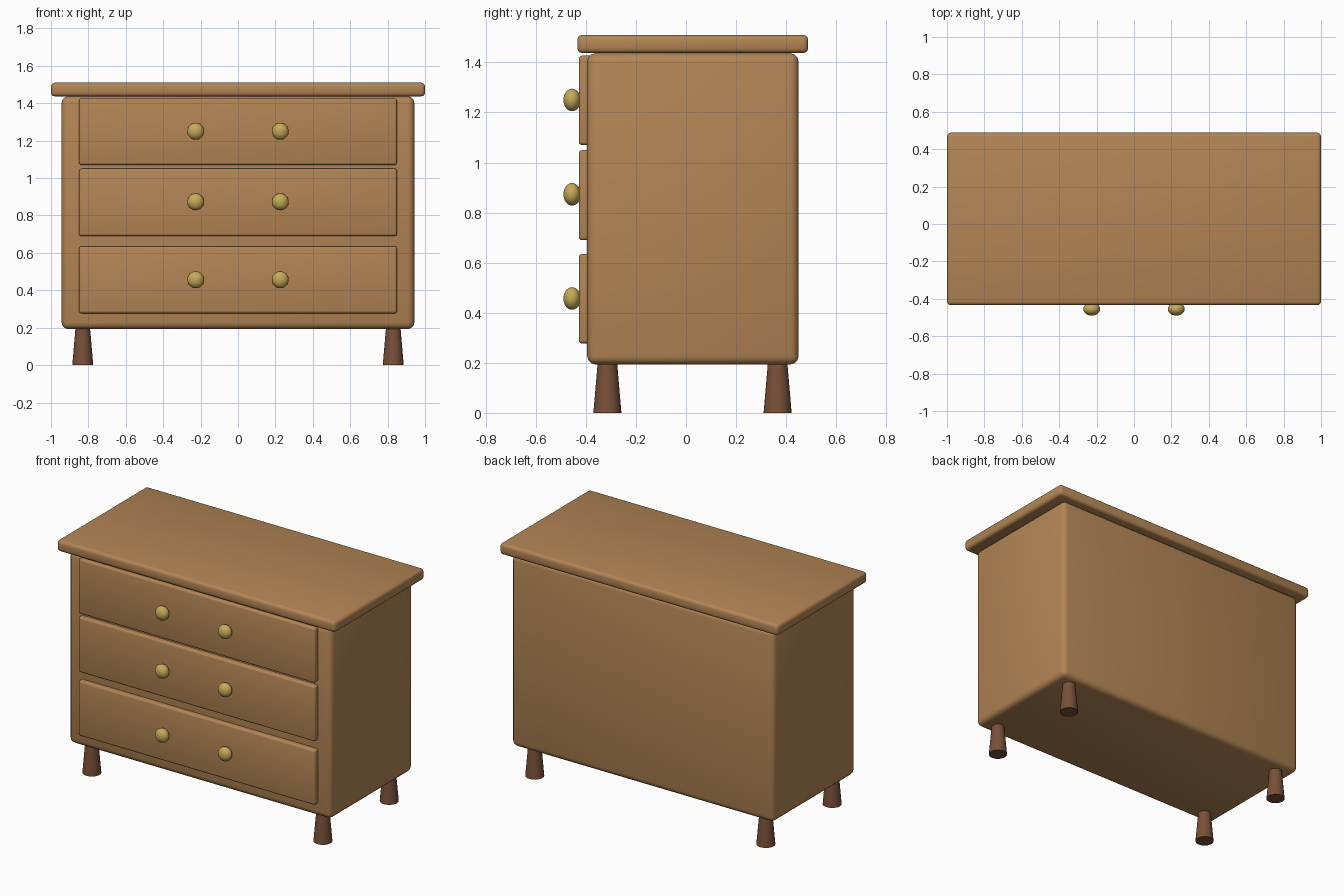
import bpy
import math

default = bpy.data.objects.get("Cube")
if default:
    bpy.data.objects.remove(default, do_unlink=True)


def material(name, colour):
    mat = bpy.data.materials.new(name)
    mat.use_nodes = True
    mat.diffuse_color = (*colour, 1)
    bsdf = next(n for n in mat.node_tree.nodes if n.type == 'BSDF_PRINCIPLED')
    bsdf.inputs["Base Color"].default_value = (*colour, 1)
    return mat


WOOD = material("warm oak", (0.45, 0.235, 0.09))
DARK = material("dark walnut", (0.19, 0.08, 0.04))
BRASS = material("brass", (0.56, 0.40, 0.10))


def finish(name, mat):
    obj = bpy.context.object
    obj.name = name
    obj.data.materials.append(mat)
    bpy.ops.object.shade_smooth_by_angle(angle=math.radians(40))
    return obj


def rounded_box(name, low, high, bevel):
    """Box between two corners with rounded edges."""
    centre = [(a + b) / 2 for a, b in zip(low, high)]
    bpy.ops.mesh.primitive_cube_add(size=1, location=centre)
    obj = bpy.context.object
    obj.scale = [b - a for a, b in zip(low, high)]
    bpy.ops.object.transform_apply(location=False, rotation=False, scale=True)
    mod = obj.modifiers.new("rounded edges", 'BEVEL')
    mod.width = bevel
    mod.segments = 3
    bpy.ops.object.modifier_apply(modifier=mod.name)
    return finish(name, WOOD)


# Carcass and overhanging top
rounded_box("cabinet_body", (-0.943, -0.395, 0.193), (0.943, 0.45, 1.437), 0.035)
rounded_box("top_board", (-1, -0.434, 1.437), (1, 0.488, 1.51), 0.02)

# Drawer fronts, each with a pair of knobs
drawers = {"bottom": (0.277, 0.635, 0.457),
           "middle": (0.69, 1.05, 0.873),
           "top": (1.07, 1.427, 1.25)}
for level, (z0, z1, knob_z) in drawers.items():
    rounded_box(f"{level}_drawer", (-0.85, -0.428, z0), (0.85, -0.37, z1), 0.013)
    for side, x in (("left", 0.226), ("right", -0.226)):
        bpy.ops.mesh.primitive_uv_sphere_add(
            segments=32, ring_count=16, radius=0.045, location=(x, -0.455, knob_z))
        bpy.context.object.scale.y = 0.77
        finish(f"{level}_knob_{side}", BRASS)

# Tapered feet, wider at the floor
for end, y in (("front", -0.314), ("back", 0.366)):
    for side, x in (("left", 0.83), ("right", -0.83)):
        bpy.ops.mesh.primitive_cone_add(
            vertices=32, radius1=0.056, radius2=0.038, depth=0.21,
            location=(x, y, 0.105))
        finish(f"{end}_leg_{side}", DARK)
